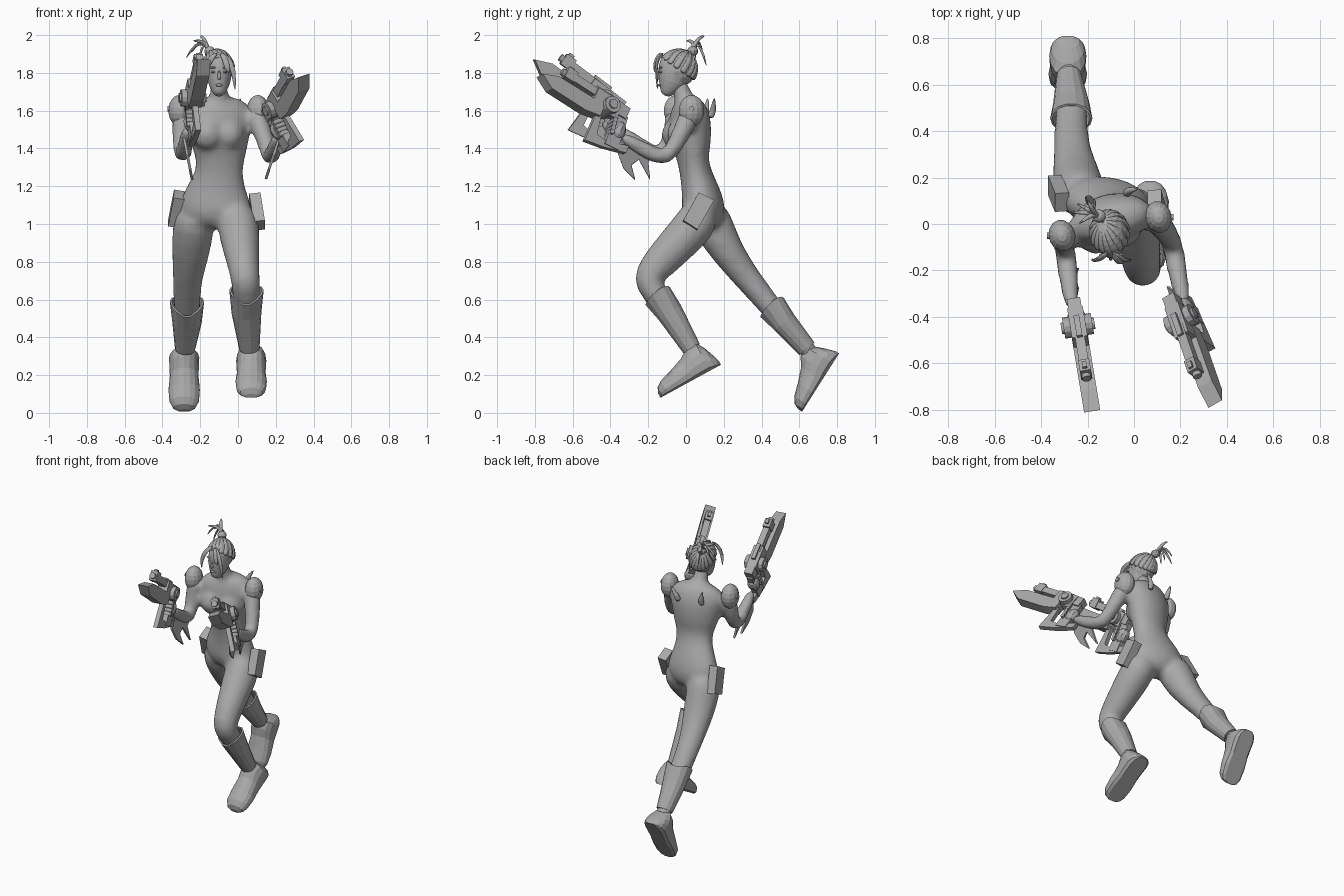
import bpy, bmesh
from math import sin, cos, pi, radians
from mathutils import Vector, Matrix

if "Cube" in bpy.data.objects:
    bpy.data.objects.remove(bpy.data.objects["Cube"])

grey = bpy.data.materials.new("plain_grey")
grey.use_nodes = True
grey.diffuse_color = (0.4, 0.4, 0.4, 1)
grey.node_tree.nodes["Principled BSDF"].inputs["Base Color"].default_value = grey.diffuse_color


def finish(name, bm, matrix=None, smooth_levels=0):
    """Turn a bmesh into a finished object."""
    if matrix:
        bm.transform(matrix)
    bmesh.ops.recalc_face_normals(bm, faces=bm.faces)
    mesh = bpy.data.meshes.new(name)
    bm.to_mesh(mesh)
    bm.free()
    mesh.materials.append(grey)
    obj = bpy.data.objects.new(name, mesh)
    bpy.context.scene.collection.objects.link(obj)
    if smooth_levels:
        obj.modifiers.new("rounding", "SUBSURF").levels = smooth_levels
        obj.modifiers["rounding"].render_levels = smooth_levels
    return obj


def frame(origin, forward, roll=0):
    """Local axes: x forward, y to the model's left, z up."""
    d = Vector(forward).normalized()
    s = Vector((0, 0, 1)).cross(d).normalized()
    m = Matrix((d, s, d.cross(s))).transposed().to_4x4()
    return Matrix.Translation(origin) @ m @ Matrix.Rotation(radians(roll), 4, "X")


def skin(bm, rings, caps=True):
    """Bridge a row of point rings with quads."""
    loops = [[bm.verts.new(p) for p in ring] for ring in rings]
    n = len(loops[0])
    for a, b in zip(loops, loops[1:]):
        for i in range(n):
            bm.faces.new((a[i], a[(i + 1) % n], b[(i + 1) % n], b[i]))
    if caps:
        bm.faces.new(loops[0])
        bm.faces.new(loops[-1])


def limb(name, stations, sides=10, caps=True, ref=(1, 0, 0), level=1):
    """Tube through stations (x, y, z, side radius, depth radius, yaw)."""
    pts = [Vector(s[:3]) for s in stations]
    rings = []
    for i, s in enumerate(stations):
        t = (pts[min(i + 1, len(pts) - 1)] - pts[max(i - 1, 0)]).normalized()
        r = Vector(ref)
        if len(s) > 5:
            r.rotate(Matrix.Rotation(radians(s[5]), 3, "Z"))
        u = (r - r.dot(t) * t).normalized()
        v = t.cross(u)
        ru, rv = s[3], s[4] if len(s) > 4 else s[3]
        angles = [2 * pi * k / sides for k in range(sides)]
        rings.append([pts[i] + u * ru * cos(a) + v * rv * sin(a) for a in angles])
    bm = bmesh.new()
    skin(bm, rings, caps)
    return finish(name, bm, None, level)


def ball(name, centre, radii, yaw=0, keep=None, seg=14):
    bm = bmesh.new()
    bmesh.ops.create_uvsphere(bm, u_segments=seg, v_segments=seg // 2 + 2, radius=1)
    if keep:
        gone = [f for f in bm.faces if not keep(f.calc_center_median())]
        bmesh.ops.delete(bm, geom=gone, context="FACES")
    m = Matrix.Translation(centre) @ Matrix.Rotation(radians(yaw), 4, "Z") @ Matrix.Diagonal((*radii, 1))
    return finish(name, bm, m)


def box(name, matrix, centre, size):
    bm = bmesh.new()
    bmesh.ops.create_cube(bm, size=1)
    finish(name, bm, matrix @ Matrix.Translation(centre) @ Matrix.Diagonal((*size, 1)))


def rod(name, matrix, centre, radius, length, axis="Y"):
    bm = bmesh.new()
    bmesh.ops.create_cone(bm, cap_ends=True, segments=12, radius1=radius, radius2=radius, depth=length)
    turn = Matrix.Rotation(pi / 2, 4, "X" if axis == "Y" else "Y")
    finish(name, bm, matrix @ Matrix.Translation(centre) @ turn)


def plate(name, matrix, outline, width):
    """Outline in the local x-z plane, thickened along y."""
    bm = bmesh.new()
    skin(bm, [[(x, y, z) for x, z in outline] for y in (-width / 2, width / 2)])
    finish(name, bm, matrix)


# Torso, bust and neck, later fused with the limbs
body = [limb("body", [
    (-.12, .10, .97, .06, .05), (-.12, .10, 1.01, .18, .1, -8), (-.12, .092, 1.08, .208, .122, -8),
    (-.115, .08, 1.17, .172, .105, -4), (-.1, .05, 1.27, .124, .085), (-.095, .035, 1.35, .135, .085, 7),
    (-.095, .03, 1.41, .155, .104, 10), (-.1, .022, 1.48, .17, .112, 14), (-.1, .02, 1.57, .196, .108, 14),
    (-.1, .01, 1.635, .17, .082, 14), (-.1, 0, 1.675, .075, .055)], 14)]
body.append(limb("neck", [(-.1, .0, 1.63, .07), (-.1, -.02, 1.69, .048), (-.1, -.045, 1.77, .048)]))
for x, y in ((-.16, -.052), (-.05, -.024)):
    body.append(ball("bust", (x, y, 1.475), (.088, .08, .085), 14))
for side, x, y, out in (("right", -.19, .09, -.02), ("left", -.03, .125, .05)):
    limb(side + "_back_spike", [(x, y, 1.56, .022), (x, y + .02, 1.6, .02), (x + out, y + .025, 1.67, .004)], 8)

# Head and face features
limb("head", [(-.1, -.115, 1.68, .022), (-.1, -.1, 1.705, .042, .045), (-.1, -.075, 1.75, .064, .08),
              (-.1, -.06, 1.81, .072, .092), (-.1, -.05, 1.87, .068, .09), (-.1, -.05, 1.92, .04, .05)], 12)
limb("nose", [(-.1, -.14, 1.82, .007), (-.1, -.153, 1.775, .011), (-.1, -.143, 1.765, .011)], 6)
ball("lips", (-.1, -.138, 1.735), (.02, .01, .008), seg=10)
for side in (-1, 1):
    name = "left" if side > 0 else "right"
    ball(name + "_eye", (-.1 + side * .028, -.13, 1.805), (.015, .012, .007), seg=10)
    ball(name + "_brow", (-.1 + side * .03, -.134, 1.828), (.022, .01, .005), seg=10)

# Hair cap, swept locks, fringe and topknot
centre, radii, knot = Vector((-.105, -.04, 1.825)), Vector((.08, .098, .098)), Vector((-.4, .55, .9)).normalized()
ball("hair_cap", centre, radii, keep=lambda p: p.z > .45 or p.y > -.25 + max(0, -p.z) * .6)
for k in range(18):
    a = 2 * pi * k / 18
    start = Vector((sin(a), -cos(a), .7 * cos(a) - .15)).normalized()
    path = []
    for t in (0, .25, .5, .75, 1):
        d = start.lerp(knot, t).normalized()
        path.append((*(centre + d * radii * 1.02), .022 * (1 - t * .5), .012))
    limb("hair_lock", path, 6, ref=start.cross(knot))
for name, x, y, out, low in (("left", -.055, -.13, .04, 1.70), ("right", -.145, -.13, -.035, 1.74),
                             ("middle", -.07, -.14, .02, 1.80)):
    limb(name + "_fringe", [(x - out, y + .01, 1.905, .012), (x, y - .02, 1.88, .02, .01),
                            (x + out * .8, y - .03, 1.82, .018, .009), (x + out, y - .02, low, .003)], 6)
ball("topknot", (-.15, .035, 1.915), (.03, .03, .026), seg=10)
for ex, ey, ez, top in ((-.2, .1, 1.995, 2.0), (-.28, .05, 1.87, 1.97), (-.25, .09, 1.9, 1.98),
                        (-.21, .02, 1.86, 1.95), (-.17, .11, 1.83, 1.95), (-.24, .0, 1.97, 1.98)):
    limb("topknot_strand", [(-.15, .03, 1.91, .012), (-.17, .045, 1.955, .014),
                            ((ex - .17) / 2, (ey + .05) / 2, top - .01, .012), (ex, ey, ez, .003)],
         6, ref=(.3, -1, .2))

# Legs: left strides forward, right trails behind
legs = {
    "left": ([(-.01, .09, 1.09, .09, .1), (-.0, .055, 1.0, .118, .12), (.015, -.05, .89, .106, .106),
              (.03, -.16, .775, .086, .096), (.04, -.21, .7, .08, .086), (.045, -.165, .63, .076, .07),
              (.045, -.085, .53, .073, .064), (.06, .03, .34, .048, .043), (.065, .045, .28, .05, .05)],
             (.07, .185, .255), (0, -.878, -.479)),
    "right": ([(-.22, .11, 1.09, .1, .1), (-.235, .135, 1.0, .118, .118), (-.25, .22, .85, .106, .09),
               (-.265, .31, .73, .083, .076), (-.27, .385, .64, .077, .068), (-.27, .44, .57, .074, .062),
               (-.27, .52, .48, .072, .06), (-.28, .64, .34, .048, .045), (-.285, .69, .28, .05, .05)],
              (-.285, .81, .315), (0, -.535, -.845)),
}
shoe = [(0, .025, .02), (.012, .05, .06), (.035, .07, .12), (.065, .08, .17), (.12, .078, .165),
        (.17, .076, .13), (.25, .083, .1), (.32, .078, .078), (.352, .06, .055), (.365, .03, .025)]
for side, (path, heel, forward) in legs.items():
    body.append(limb(side + "_leg", path, 12))
    # Hollow boot shaft over the shin with a flared, notched rim
    x, y, z = path[5][:3]
    shaft = [(x, y + .015, z - .01, .085, .074), path[6], path[7]]
    shaft = [(*s[:3], s[3] + .006, s[4] + .008) for s in shaft]
    boot = limb(side + "_boot_shaft", shaft, 14, caps=False, level=0)
    for v in boot.data.vertices[:14]:
        v.co.z += .04 * abs(v.co.x - x) / .09 - .01
    boot.modifiers.new("wall", "SOLIDIFY").thickness = .01
    # Rounded shoe with a flat sole
    bm = bmesh.new()
    angles = [2 * pi * k / 16 for k in range(16)]
    skin(bm, [[(sx, w * cos(a), h * max(0, .35 + .65 * sin(a))) for a in angles] for sx, w, h in shoe])
    finish(side + "_shoe", bm, frame(heel, forward))

# Thigh holsters
for side, pos, forward, roll in (("left", (.1, .065, 1.07), (0, -.84, .54), 8),
                                 ("right", (-.325, .13, 1.08), (0, -.92, -.38), -10)):
    m = frame(pos, forward, roll)
    plate(side + "_holster", m, [(-.05, -.09), (.04, -.09), (.05, .08), (-.04, .09)], .06)

# Arms, shoulder pads and forearm fins
arms = {
    "left": [(.075, .03, 1.61, .062), (.115, .0, 1.53, .057), (.155, -.06, 1.41, .048), (.17, -.105, 1.35, .048),
             (.18, -.17, 1.365, .049), (.2, -.27, 1.42, .04), (.215, -.35, 1.47, .032)],
    "right": [(-.28, -.05, 1.61, .062), (-.3, -.06, 1.53, .057), (-.3, -.09, 1.42, .048), (-.295, -.13, 1.36, .048),
              (-.285, -.2, 1.385, .049), (-.275, -.29, 1.45, .04), (-.265, -.37, 1.51, .032)],
}
fin = [(.34, .06), (.36, -.03), (.33, -.11), (.27, -.17), (.29, -.09), (.25, -.06),
       (.19, -.17), (.2, -.07), (.15, -.03), (.2, .01)]
for side, path in arms.items():
    body.append(limb(side + "_arm", path))
    x, y, z = path[0][:3]
    out, lean = (.03, -18) if side == "left" else (-.03, 11)
    ball(side + "_shoulder_pad", (x + out, y, 1.6), (.058, .07, .083), 14)
    rod(side + "_pad_stud", Matrix(), (x + out * 2.8, y, 1.61), .014, .02, "X")
    plate(side + "_forearm_fin", frame((path[5][0], 0, 1.4), (0, -1, 0), lean), fin, .014)

# Fuse torso and limbs into one softly blended suit
bpy.ops.object.select_all(action="DESELECT")
for part in body:
    part.select_set(True)
bpy.context.view_layer.objects.active = body[0]
bpy.ops.object.join()
fuse = body[0].modifiers.new("fuse", "REMESH")
fuse.mode, fuse.voxel_size, fuse.use_smooth_shade = "VOXEL", .018, True
blend = body[0].modifiers.new("blend", "SMOOTH")
blend.factor, blend.iterations = .5, 4

# Bladed pistols, each with the hand that holds it; origin at the muzzle
for side, muzzle, forward, roll in (("left", (.27, -.645, 1.80), (.16, -.46, .295), 20),
                                    ("right", (-.205, -.655, 1.875), (.075, -.45, .34), 0)):
    m = frame(muzzle, forward, roll)
    box(side + "_barrel", m, (-.13, 0, 0), (.24, .042, .045))
    box(side + "_muzzle_block", m, (-.035, 0, .004), (.06, .048, .065))
    rod(side + "_muzzle_ring", m, (.0, 0, 0), .02, .03, "X")
    box(side + "_front_sight", m, (-.03, 0, .04), (.03, .02, .02))
    box(side + "_receiver", m, (-.28, 0, -.025), (.16, .068, .09))
    box(side + "_rear_block", m, (-.38, 0, -.015), (.06, .058, .07))
    box(side + "_top_rail", m, (-.25, 0, .025), (.11, .025, .025))
    rod(side + "_drum", m, (-.3, 0, -.035), .046, .125)
    rod(side + "_drum_cap", m, (-.3, 0, -.035), .025, .145)
    plate(side + "_under_blade", m, [(-.27, -.05), (-.27, -.12), (-.18, -.14), (.04, -.14), (.12, -.095), (.03, -.055)], .07)
    plate(side + "_grip", m, [(-.35, -.03), (-.42, -.03), (-.44, -.23), (-.36, -.24)], .04)
    # Curved hand guard sweeping forward under the grip
    plate(side + "_guard", m, [(-.25, -.1), (-.28, -.1), (-.3, -.215), (-.36, -.22), (-.49, -.17),
                               (-.49, -.215), (-.36, -.26), (-.25, -.285)], .03)
    palm = ball(side + "_palm", (0, 0, 0), (.042, .042, .055), seg=10)
    palm.data.transform(m @ Matrix.Translation((-.405, 0, -.12)))
    for k in range(4):
        rod(side + "_finger", m, (-.355 - k * .004, 0, -.09 - k * .024), .013, .07)
    rod(side + "_trigger_finger", m, (-.33, .025, -.07), .011, .07, "X")
